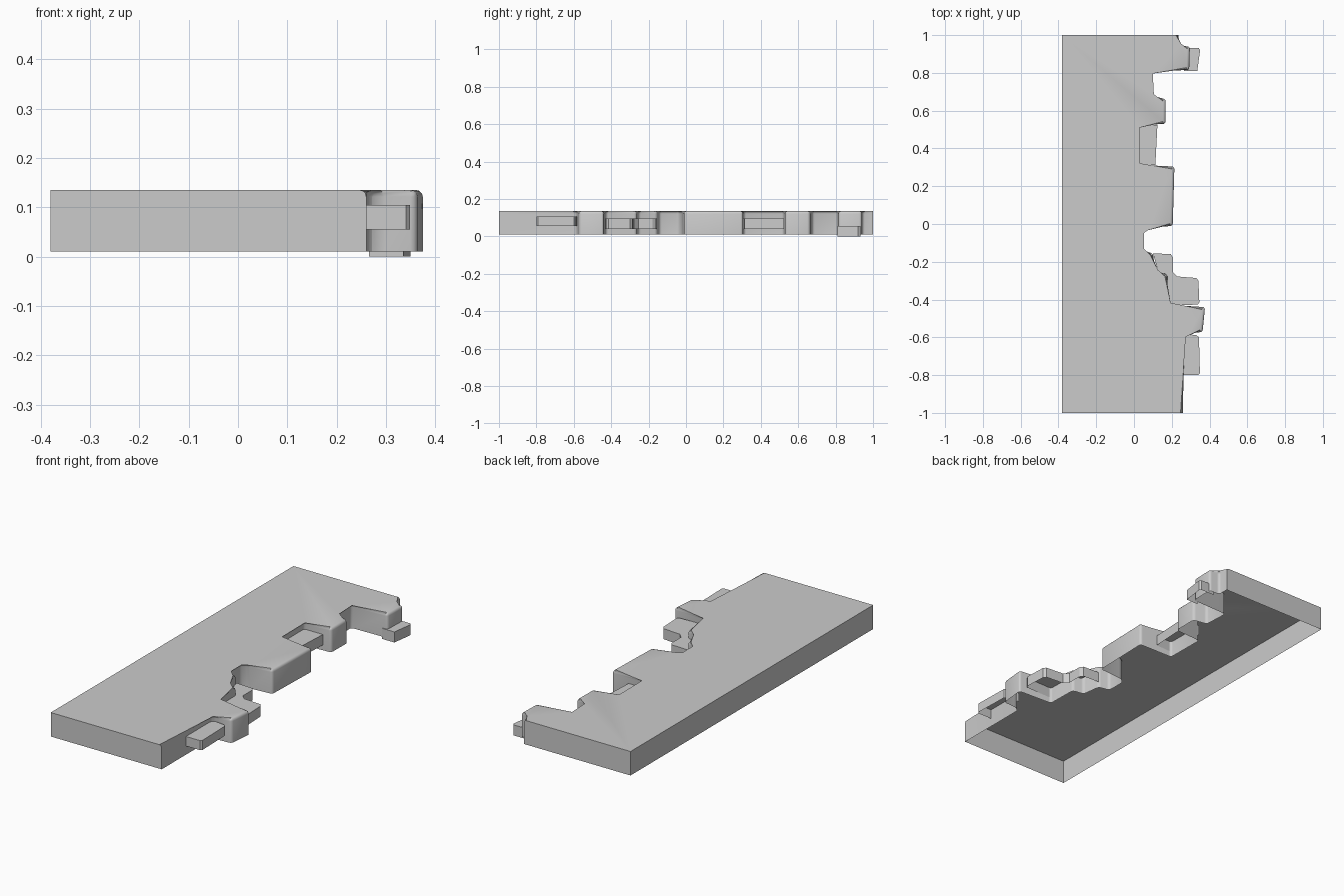
import bpy, bmesh

if "Cube" in bpy.data.objects:
    bpy.data.objects.remove(bpy.data.objects["Cube"])


def shell(name, outline, z0, z1, open_walls=(), round_edges=None, radius=0.015):
    """Bottomless extruded outline; walls i (from point i to i+1) may be left open."""
    bm = bmesh.new()
    n = len(outline)
    low = [bm.verts.new((x, y, z0)) for x, y in outline]
    top = [bm.verts.new((x, y, z1)) for x, y in outline]
    bm.faces.new(top)
    for i in range(n):
        j = (i + 1) % n
        if i not in open_walls:
            bm.faces.new((low[i], low[j], top[j], top[i]))
    if round_edges:
        first, last = round_edges
        edges = [bm.edges.get((top[i], top[i + 1])) for i in range(first, last)]
        edges += [bm.edges.get((low[i], top[i])) for i in range(first + 1, last)]
        bmesh.ops.bevel(bm, geom=edges, offset=radius, offset_type='OFFSET',
                        segments=3, profile=0.5, affect='EDGES', clamp_overlap=True)
    me = bpy.data.meshes.new(name)
    bm.to_mesh(me)
    bm.free()
    ob = bpy.data.objects.new(name, me)
    bpy.context.collection.objects.link(ob)
    bpy.ops.object.select_all(action='DESELECT')
    bpy.context.view_layer.objects.active = ob
    ob.select_set(True)
    bpy.ops.object.shade_smooth_by_angle()
    return ob


# Main slab: straight on three sides, broken edge rounded on the right
broken = [(0.26, -1), (0.26, -0.592), (0.283, -0.577), (0.363, -0.572),
          (0.376, -0.44), (0.18, -0.43), (0.177, -0.265), (0.114, -0.255),
          (0.10, -0.155), (0.04, -0.143), (0.04, -0.04), (0.068, -0.02),
          (0.205, -0.01), (0.214, 0.305), (0.017, 0.308), (0.015, 0.523),
          (0.167, 0.53), (0.168, 0.662), (0.092, 0.675), (0.085, 0.81),
          (0.292, 0.815), (0.296, 0.94), (0.235, 0.942), (0.235, 1)]
slab = [(-0.38, -1)] + broken + [(-0.38, 1)]
shell("slab", slab, 0.01, 0.135, round_edges=(1, len(broken)))

# Recessed bricks showing in the gaps; the last wall meets the slab
bricks = {
    "front_brick": ([(0.26, -0.80), (0.34, -0.80), (0.349, -0.79),
                     (0.344, -0.60), (0.33, -0.588), (0.26, -0.582)], 0.055, 0.105),
    "stepped_brick": ([(0.18, -0.43), (0.337, -0.427), (0.346, -0.415),
                       (0.341, -0.30), (0.33, -0.286), (0.23, -0.278),
                       (0.207, -0.255), (0.207, -0.178), (0.195, -0.16),
                       (0.10, -0.155)], 0.04, 0.095),
    "middle_brick": ([(0.017, 0.308), (0.113, 0.312), (0.124, 0.523),
                      (0.015, 0.523)], 0.04, 0.095),
    "back_brick": ([(0.265, 0.81), (0.335, 0.81), (0.35, 0.92),
                    (0.342, 0.932), (0.265, 0.932)], 0.0, 0.055),
}
for name, (outline, z0, z1) in bricks.items():
    shell(name, outline, z0, z1, open_walls=(len(outline) - 1,))
